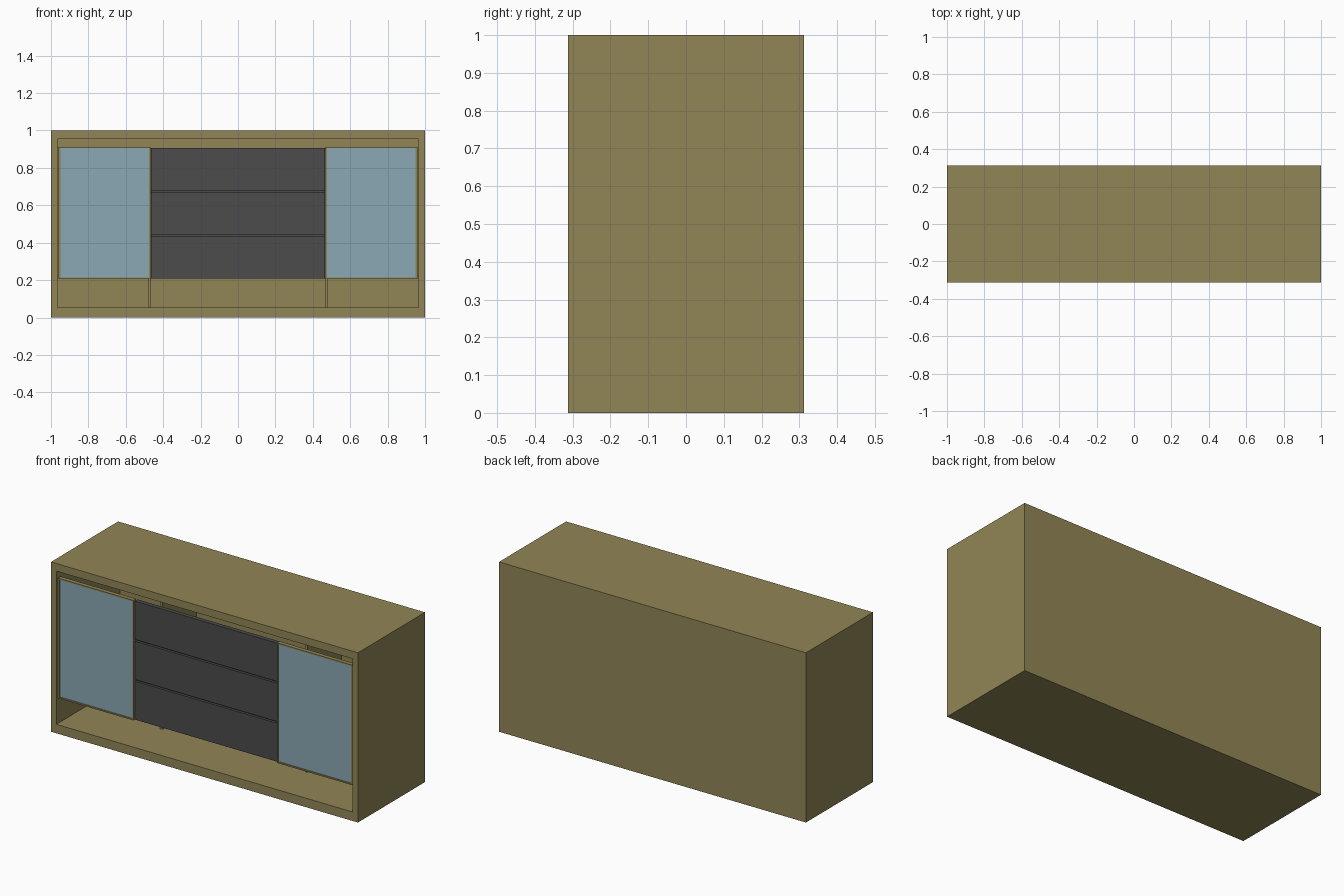
import bpy
import bmesh
from mathutils import Vector

cube = bpy.data.objects.get("Cube")
if cube:
    bpy.data.objects.remove(cube, do_unlink=True)


def material(name, colour):
    m = bpy.data.materials.new(name)
    m.use_nodes = True
    m.diffuse_color = (*colour, 1)
    m.node_tree.nodes["Principled BSDF"].inputs["Base Color"].default_value = (*colour, 1)
    return m


wood = material("olive wood", (0.283, 0.235, 0.093))
grey = material("dark grey", (0.072, 0.072, 0.072))
glass = material("pale blue", (0.254, 0.397, 0.456))


def box(name, x, y, z, mats, opening=None, depth=0.0):
    """Box between paired limits; an opening (x and z limits) sinks part of the front."""
    bm = bmesh.new()
    bmesh.ops.create_cube(bm, size=1)
    for v in bm.verts:
        v.co = Vector([lim[int(c > 0)] for c, lim in zip(v.co, (x, y, z))])
    if opening:
        front = min(bm.faces, key=lambda f: f.calc_center_median().y)
        mid = front.calc_center_median()
        bmesh.ops.inset_region(bm, faces=[front], thickness=0.005)
        for v in front.verts:
            v.co.x = opening[0][int(v.co.x > mid.x)]
            v.co.z = opening[1][int(v.co.z > mid.z)]
        sunk = bmesh.ops.extrude_discrete_faces(bm, faces=[front])["faces"][0]
        bmesh.ops.translate(bm, verts=sunk.verts, vec=(0, depth, 0))
        sunk.material_index = len(mats) - 1
    bmesh.ops.recalc_face_normals(bm, faces=bm.faces)
    mesh = bpy.data.meshes.new(name)
    bm.to_mesh(mesh)
    bm.free()
    for m in mats:
        mesh.materials.append(m)
    obj = bpy.data.objects.new(name, mesh)
    bpy.context.scene.collection.objects.link(obj)
    return obj


FRONT, BACK = -0.312, 0.312

# Outer cabinet, hollow from the front
box("cabinet_shell", (-1, 1), (FRONT, BACK), (0, 1), [wood],
    ((-0.965, 0.965), (0.053, 0.955)), 0.59)

# Framed side doors with slightly sunk panels, and the dividers behind them
for side, s in (("left", 1), ("right", -1)):
    def span(a, b):
        return tuple(sorted((s * a, s * b)))
    box(side + "_door", span(0.468, 0.96), (-0.305, -0.28), (0.206, 0.913), [wood, glass],
        (span(0.475, 0.95), (0.214, 0.906)), 0.005)
    box(side + "_divider", span(0.465, 0.48), (-0.04, 0.28), (0.05, 0.905), [wood])

# Three drawer fronts with narrow gaps, closed by a backing panel
pitch = 0.236
for i, place in enumerate(("bottom", "middle", "top")):
    low = 0.208 + i * pitch
    box(place + "_drawer", (-0.465, 0.465), (-0.295, -0.27), (low, low + 0.226), [grey])
box("drawer_backing", (-0.465, 0.465), (-0.28, -0.262), (0.21, 0.9), [grey])
